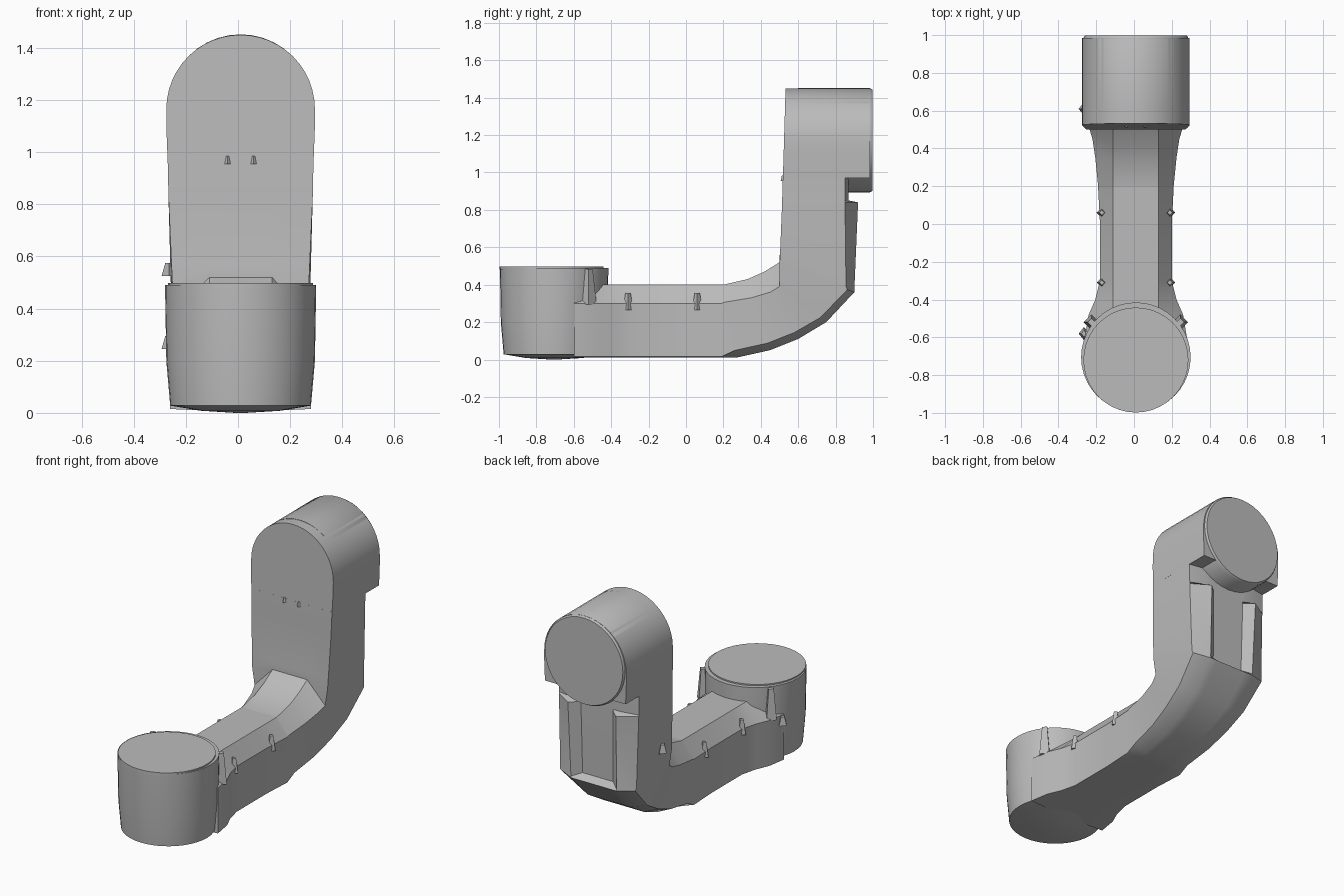
import bpy, bmesh, math
from mathutils import Vector

cube = bpy.data.objects.get("Cube")
if cube:
    bpy.data.objects.remove(cube)

CX = 0.01  # the solid sits slightly off the bounding centre
grey = bpy.data.materials.new("plain grey")
grey.use_nodes = True
colour = (0.5, 0.5, 0.5, 1)
grey.diffuse_color = colour
grey.node_tree.nodes["Principled BSDF"].inputs["Base Color"].default_value = colour


def finish(name, bm, angle=30):
    bmesh.ops.recalc_face_normals(bm, faces=bm.faces)
    mesh = bpy.data.meshes.new(name)
    bm.to_mesh(mesh)
    bm.free()
    mesh.materials.append(grey)
    obj = bpy.data.objects.new(name, mesh)
    bpy.context.collection.objects.link(obj)
    bpy.ops.object.select_all(action='DESELECT')
    obj.select_set(True)
    bpy.context.view_layer.objects.active = obj
    bpy.ops.object.shade_smooth_by_angle(angle=math.radians(angle))
    return obj


def loft(name, sections):
    """Skin a list of equal closed rings and cap both ends."""
    bm = bmesh.new()
    rings = [[bm.verts.new(p) for p in ring] for ring in sections]
    for low, high in zip(rings, rings[1:]):
        for i in range(len(low)):
            j = (i + 1) % len(low)
            bm.faces.new((low[i], low[j], high[j], high[i]))
    bm.faces.new(rings[0])
    bm.faces.new(rings[-1])
    return finish(name, bm)


def arm_section(outer, shoulder, ridge, half, drop, groove):
    """Cross-section: grooved outer side, chamfered inner side."""
    outer, shoulder, ridge = (Vector((0, *p)) for p in (outer, shoulder, ridge))
    inward = (shoulder - outer).normalized()
    side = [(0.4 * half, outer + inward * groove),
            (0.6 * half, outer),
            (half, outer + inward * drop),
            (half, shoulder),
            (0.12, ridge)]
    right = [p + Vector((CX + x, 0, 0)) for x, p in side]
    left = [p + Vector((CX - x, 0, 0)) for x, p in reversed(side)]
    return right + left


# Bent arm: straight bar, curved heel and grooved lower upright
bar = [arm_section((y, 0.01), (y, 0.3), (y, 0.4), half, 0.005, 0)
       for y, half in ((-0.6, 0.27), (-0.48, 0.25), (-0.4, 0.215),
                       (-0.3, 0.19), (0, 0.19), (0.19, 0.2))]
heel = [arm_section(*s, 0.04, 0) for s in (
    ((0.27, 0.01), (0.2, 0.305), (0.2, 0.4), 0.2),
    ((0.45, 0.05), (0.35, 0.33), (0.33, 0.43), 0.215),
    ((0.6, 0.11), (0.45, 0.36), (0.42, 0.47), 0.23),
    ((0.75, 0.2), (0.5, 0.39), (0.5, 0.52), 0.245),
    ((0.9, 0.36), (0.5, 0.5), (0.5, 0.55), 0.262))]
upright = [arm_section(*s) for s in (
    ((0.9, 0.37), (0.503, 0.57), (0.503, 0.57), 0.265, 0.05, 0.045),
    ((0.92, 0.84), (0.514, 0.84), (0.514, 0.84), 0.277, 0.07, 0.05),
    ((0.87, 0.85), (0.514, 0.85), (0.514, 0.85), 0.277, 0.02, 0),
    ((0.87, 0.98), (0.518, 0.98), (0.518, 0.98), 0.28, 0.02, 0))]
loft("bent_arm", bar + heel + upright)

# Upper boss: arched block with a slightly leaning front face
arch = [(0.28, 0.97), (0.285, 1.1)]
arch += [(0.285 * math.cos(a), 1.165 + 0.285 * math.sin(a))
         for a in (math.pi * i / 24 for i in range(25))]
arch += [(-0.285, 1.1), (-0.28, 0.97)]
loft("upper_boss", [[(CX + x, 0.518 + 0.03 * (z - 0.97), z) for x, z in arch],
                    [(CX + x, 0.985, z) for x, z in arch]])


def disc(name, centre, profile, axis):
    """Round part from (radius, position) pairs along y or z."""
    rings = []
    for radius, pos in profile:
        ring = []
        for i in range(40):
            a = math.tau * i / 40
            u, v = radius * math.cos(a), radius * math.sin(a)
            ring.append((CX + u, centre + v, pos) if axis == 'z'
                        else (CX + u, pos, centre + v))
        rings.append(ring)
    return loft(name, rings)


# Round back plate dips below the block
disc("back_plate", 1.172, [(0.28, 0.6), (0.28, 0.98), (0.27, 0.998)], 'y')

# Front boss with shallow domed underside and a thin raised cap
disc("front_boss", -0.705,
     [(0.02, 0), (0.15, 0.008), (0.27, 0.028), (0.285, 0.2), (0.29, 0.49)], 'z')
disc("front_cap", -0.72, [(0.278, 0.48), (0.278, 0.498)], 'z')


def nub(name, location, size):
    """Small faceted pointed bump."""
    bm = bmesh.new()
    bmesh.ops.create_cone(bm, cap_ends=True, segments=4,
                          radius1=0.7, radius2=0.35, depth=1)
    for v in bm.verts:
        v.co = Vector(c * s for c, s in zip(v.co, size)) + Vector(location)
    finish(name, bm)


# Paired bumps along the bar and gussets beside the front boss
for sign, label in ((-1, "right"), (1, "left")):
    for i, y in enumerate((-0.31, 0.06)):
        nub(f"{label}_bump_{i}", (CX + sign * 0.18, y, 0.31), (0.04, 0.04, 0.09))
    nub(f"{label}_gusset", (CX + sign * 0.235, -0.52, 0.39), (0.06, 0.06, 0.19))
    nub(f"{label}_chip", (CX + sign * 0.05, 0.52, 0.97), (0.02, 0.02, 0.03))

# Stray side fins
for i, (y, z) in enumerate(((-0.58, 0.27), (0.61, 0.55))):
    nub(f"side_fin_{i}", (-0.265, y, z), (0.04, 0.05, 0.05))
